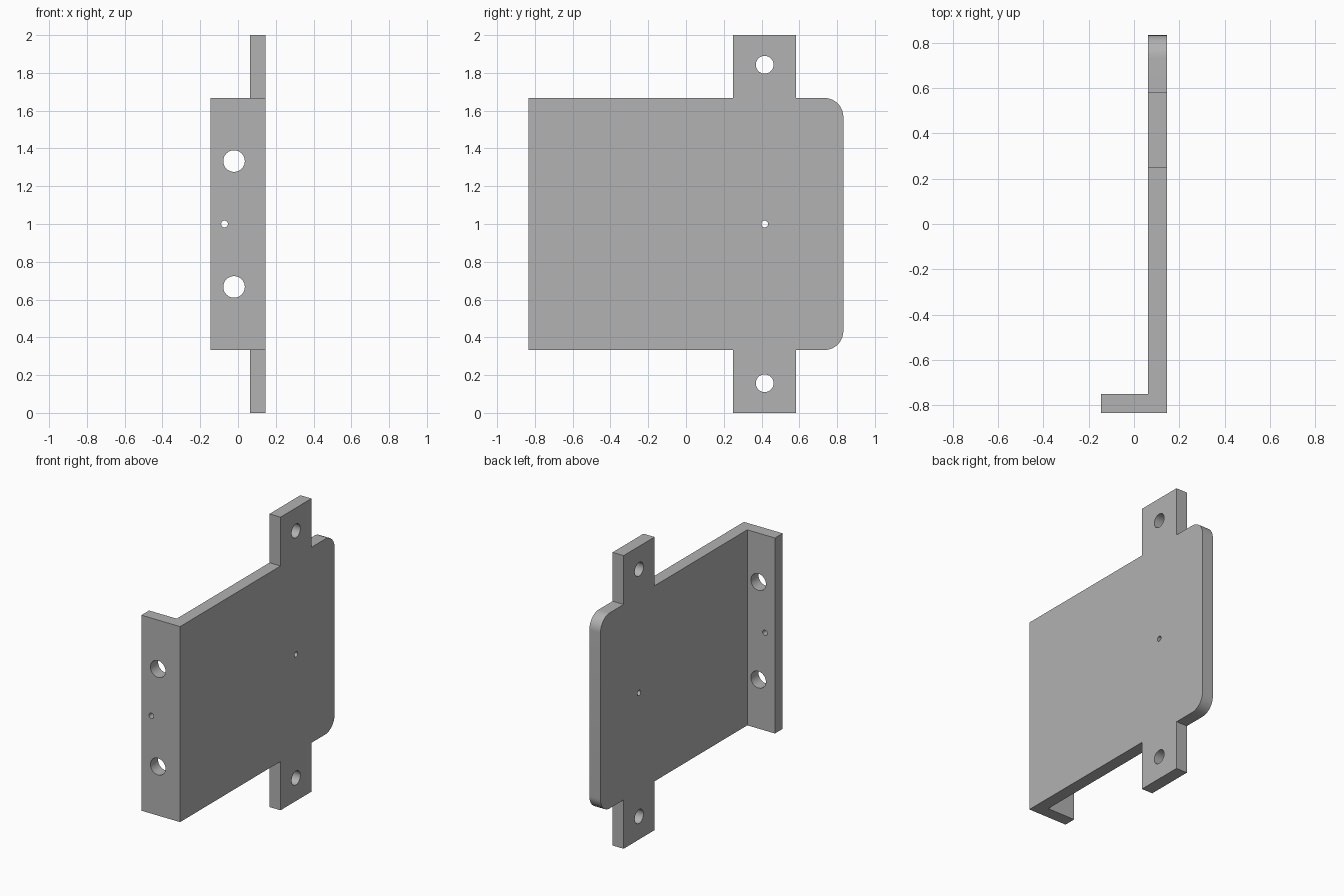
import bpy, bmesh
from math import pi, sin, cos
from mathutils import Matrix

if "Cube" in bpy.data.objects:
    bpy.data.objects.remove(bpy.data.objects["Cube"], do_unlink=True)

GREY = (0.445, 0.445, 0.445, 1)
metal = bpy.data.materials.new("plain_grey")
metal.use_nodes = True
metal.diffuse_color = GREY
metal.node_tree.nodes["Principled BSDF"].inputs["Base Color"].default_value = GREY

# Main dimensions
X_OUT, X_IN, X_LIP = 0.146, 0.0625, -0.146
Y_END, Y_LIP = 0.833, -0.75
Z_MID, HALF = 1.0, 0.667
TAB_Y0, TAB_Y1, CORNER = 0.25, 0.583, 0.1
HOLE_Y = 0.4165


def finish(name, bm):
    bmesh.ops.recalc_face_normals(bm, faces=bm.faces)
    mesh = bpy.data.meshes.new(name)
    bm.to_mesh(mesh)
    bm.free()
    mesh.materials.append(metal)
    obj = bpy.data.objects.new(name, mesh)
    bpy.context.collection.objects.link(obj)
    return obj


def prism(name, outline, start, thickness, to_point, direction):
    bm = bmesh.new()
    face = bm.faces.new([bm.verts.new(to_point(a, b, start)) for a, b in outline])
    grown = bmesh.ops.extrude_face_region(bm, geom=[face])["geom"]
    moved = [v for v in grown if isinstance(v, bmesh.types.BMVert)]
    bmesh.ops.translate(bm, verts=moved, vec=[d * thickness for d in direction])
    return finish(name, bm)


def combine(target, other, operation):
    mod = target.modifiers.new(operation.lower(), 'BOOLEAN')
    mod.operation, mod.object, mod.solver = operation, other, 'EXACT'
    bpy.context.view_layer.objects.active = target
    bpy.ops.object.modifier_apply(modifier=mod.name)
    bpy.data.objects.remove(other, do_unlink=True)


def drill(target, centre, radius, axis):
    bm = bmesh.new()
    turn = Matrix.Rotation(pi / 2, 4, 'Y' if axis == 'X' else 'X')
    bmesh.ops.create_cone(bm, cap_ends=True, segments=48, radius1=radius,
                          radius2=radius, depth=0.2,
                          matrix=Matrix.Translation(centre) @ turn)
    cutter = finish("hole_cutter", bm)
    cutter.hide_render = True
    combine(target, cutter, 'DIFFERENCE')


# Plate outline: upper half with a tab and a rounded corner, mirrored below
upper = [(-Y_END, HALF), (TAB_Y0, HALF), (TAB_Y0, 1), (TAB_Y1, 1), (TAB_Y1, HALF)]
for i in range(13):
    a = pi / 2 * (1 - i / 12)
    upper.append((Y_END - CORNER + CORNER * cos(a), HALF - CORNER + CORNER * sin(a)))
outline = upper + [(y, -z) for y, z in reversed(upper)]
bracket = prism("bracket_plate", outline, X_IN, X_OUT - X_IN,
                lambda y, z, x: (x, y, Z_MID + z), (1, 0, 0))

# Front flange, turned in at a right angle
lip = [(X_LIP, -HALF), (X_OUT, -HALF), (X_OUT, HALF), (X_LIP, HALF)]
flange = prism("front_flange", lip, -Y_END, Y_LIP + Y_END,
               lambda x, z, y: (x, y, Z_MID + z), (0, 1, 0))
combine(bracket, flange, 'UNION')

# Mounting holes and small pilot holes
x_plate, y_flange = (X_IN + X_OUT) / 2, (Y_LIP - Y_END) / 2 + (Y_LIP + Y_LIP) / 4
y_flange = (Y_LIP - Y_END) / 2
for side in (-1, 1):
    drill(bracket, (x_plate, HOLE_Y, Z_MID + side * 0.843), 0.047, 'X')
    drill(bracket, (-0.021, y_flange, Z_MID + side * 0.333), 0.057, 'Y')
drill(bracket, (x_plate, HOLE_Y, Z_MID), 0.018, 'X')
drill(bracket, (-0.071, y_flange, Z_MID), 0.018, 'Y')

# Smooth the rounded corners and hole walls, keep the edges sharp
bpy.ops.object.select_all(action='DESELECT')
bracket.select_set(True)
bpy.context.view_layer.objects.active = bracket
bpy.ops.object.shade_smooth_by_angle(angle=pi / 6)
